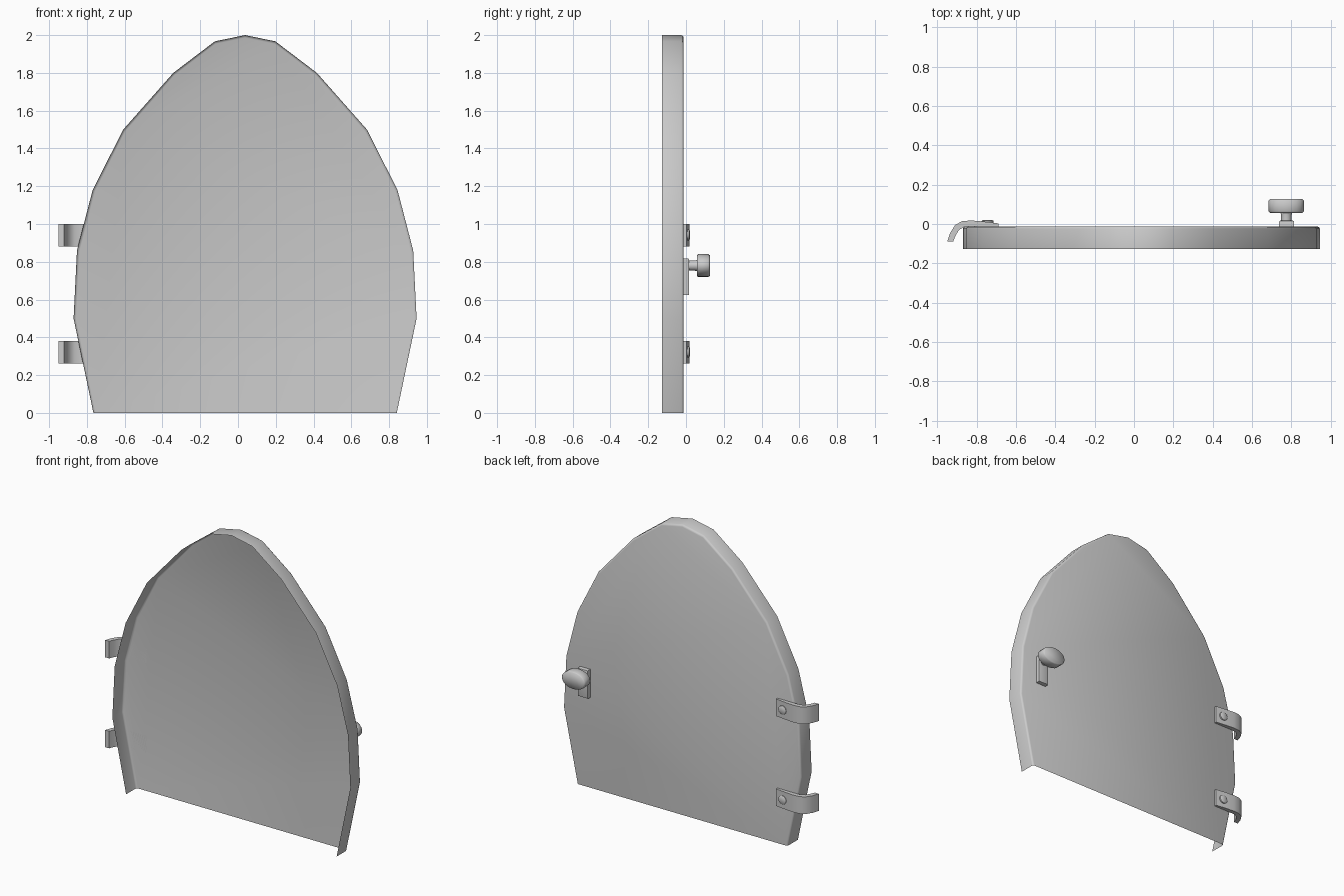
import bpy, bmesh, math

if "Cube" in bpy.data.objects:
    bpy.data.objects.remove(bpy.data.objects["Cube"])

CX = 0.0375            # door centre line
BACK, RIM = -0.012, -0.126


def make(name, bm, angle=40):
    me = bpy.data.meshes.new(name)
    bmesh.ops.recalc_face_normals(bm, faces=bm.faces[:])
    bm.to_mesh(me)
    bm.free()
    ob = bpy.data.objects.new(name, me)
    bpy.context.collection.objects.link(ob)
    bpy.ops.object.select_all(action='DESELECT')
    ob.select_set(True)
    bpy.context.view_layer.objects.active = ob
    bpy.ops.object.shade_smooth_by_angle(angle=math.radians(angle))
    return ob


def loft(name, rings, cap_start=True, cap_end=True, closed=True, angle=40):
    """Skin a list of equal-length point rings."""
    bm = bmesh.new()
    vs = [[bm.verts.new(p) for p in r] for r in rings]
    n = len(vs[0])
    for a, b in zip(vs, vs[1:]):
        for i in range(n if closed else n - 1):
            j = (i + 1) % n
            bm.faces.new((a[i], a[j], b[j], b[i]))
    if cap_start:
        bm.faces.new(vs[0])
    if cap_end:
        bm.faces.new(vs[-1])
    return make(name, bm, angle)


# Door: arched shell, open at the front and along the bottom
half = [(0.803, 0), (0.908, 0.5), (0.89, 0.86), (0.807, 1.18),
        (0.645, 1.5), (0.38, 1.8), (0.16, 1.967)]
outline = half + [(0, 2.0)] + [(-x, z) for x, z in reversed(half)]


def door_ring(y, inset):
    return [(CX + x * (1 - inset / 0.9), y, z * (1 - inset / 2)) for x, z in outline]


loft("door_panel", [door_ring(RIM, 0), door_ring(BACK - 0.012, 0),
                    door_ring(BACK - 0.004, 0.004), door_ring(BACK, 0.014)],
     cap_start=False, closed=False, angle=60)


# Elliptical lathe along y: profile of (y, scale)
def lathe(name, cx, cz, rx, rz, profile, n=16, angle=40):
    rings = [[(cx + rx * s * math.cos(2 * math.pi * i / n), y,
               cz + rz * s * math.sin(2 * math.pi * i / n)) for i in range(n)]
             for y, s in profile]
    return loft(name, rings, angle=angle)


# Hinges: curved straps hooking round the door edge, each with a screw
outer = [(-0.95, -0.09), (-0.935, -0.045), (-0.91, -0.005), (-0.875, 0.014),
         (-0.83, 0.018), (-0.77, 0.013), (-0.69, 0.003)]
inner = [(-0.92, -0.09), (-0.908, -0.06), (-0.89, -0.03), (-0.865, -0.015),
         (-0.83, -0.012), (-0.77, -0.012), (-0.69, -0.012)]
for tag, z in (("lower", 0.262), ("upper", 0.882)):
    section = outer + inner[::-1]
    loft("hinge_" + tag, [[(x, y, z + h) for x, y in section] for h in (0, 0.118)])
    lathe("hinge_screw_" + tag, -0.745, z + 0.06, 0.03, 0.03,
          [(0.0, 1), (0.016, 1), (0.021, 0.75)], n=12)

# Handle: back plate, stem and oval knob
bm = bmesh.new()
bmesh.ops.create_cube(bm, size=1)
for v in bm.verts:
    v.co = (0.776 + v.co.x * 0.076, 0.0025 + v.co.y * 0.029, 0.72 + v.co.z * 0.194)
front = [e for e in bm.edges if all(v.co.y > 0.01 for v in e.verts)]
bmesh.ops.bevel(bm, geom=front, offset=0.006, segments=2, affect='EDGES', profile=0.5)
make("handle_plate", bm)
lathe("handle_stem", 0.775, 0.78, 0.027, 0.027,
      [(0.01, 1), (0.045, 1), (0.062, 1.1)], n=12)
lathe("handle_knob", 0.775, 0.78, 0.09, 0.06,
      [(0.057, 0.92), (0.064, 1), (0.118, 1), (0.126, 0.92)], n=20, angle=60)
